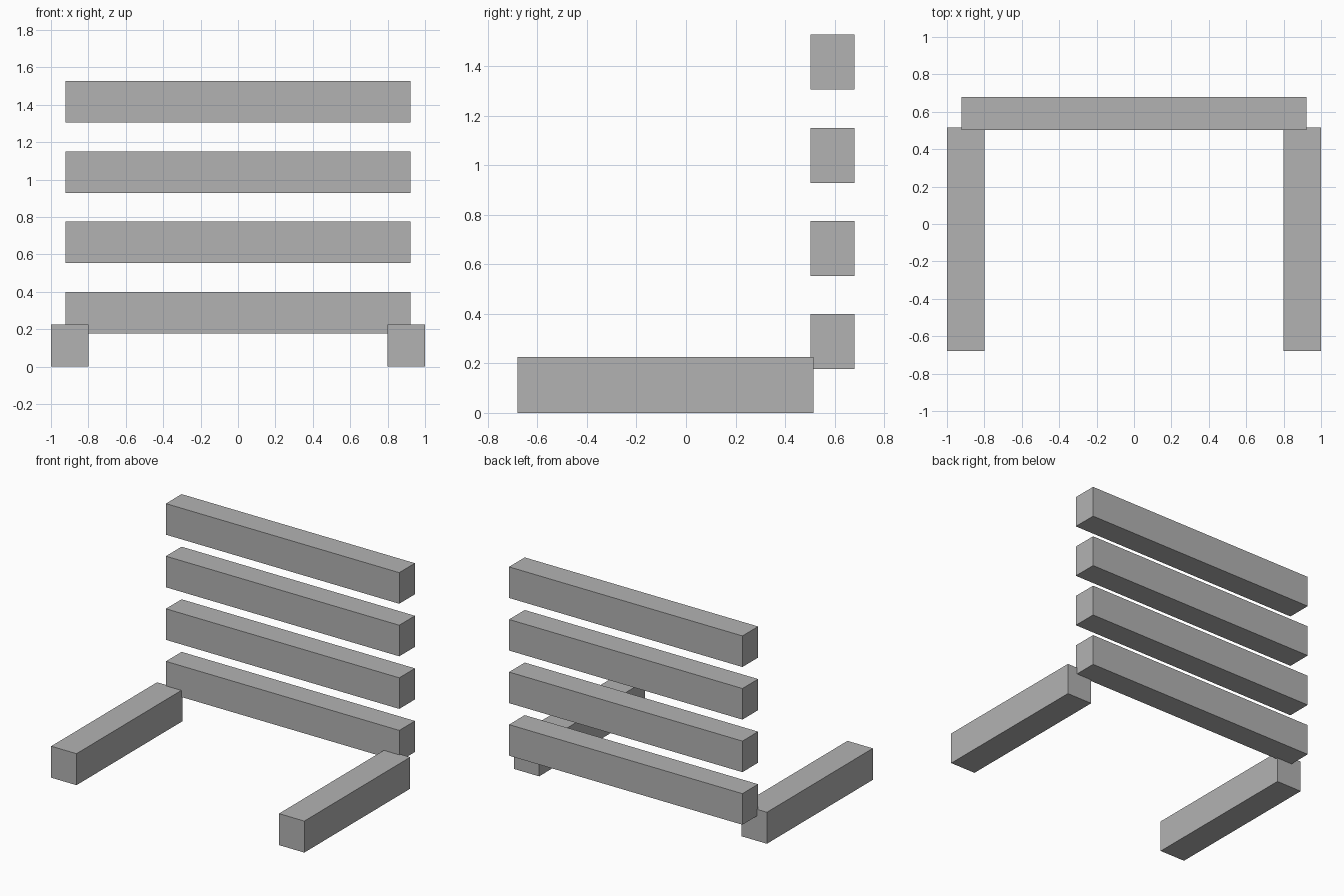
import bpy

if "Cube" in bpy.data.objects:
    bpy.data.objects.remove(bpy.data.objects["Cube"])

# One plain grey for every beam
grey = bpy.data.materials.new("plain_grey")
grey.diffuse_color = (0.45, 0.45, 0.45, 1.0)
grey.use_nodes = True
grey.node_tree.nodes["Principled BSDF"].inputs["Base Color"].default_value = grey.diffuse_color


def beam(name, low, high):
    """Rectangular beam spanning two opposite corners."""
    size = [h - l for l, h in zip(low, high)]
    centre = [(h + l) / 2 for l, h in zip(low, high)]
    bpy.ops.mesh.primitive_cube_add(size=1, location=centre)
    obj = bpy.context.object
    obj.name = name
    obj.scale = size
    bpy.ops.object.transform_apply(location=False, rotation=False, scale=True)
    obj.data.materials.append(grey)
    return obj


# Ground runners, one on each side
beam("left_runner", (-1.0, -0.68, 0.0), (-0.8, 0.515, 0.225))
beam("right_runner", (0.8, -0.68, 0.0), (1.0, 0.515, 0.225))

# Stack of evenly spaced back slats
for i in range(4):
    z = 0.178 + i * 0.3755
    beam(f"back_slat_{i + 1}", (-0.922, 0.503, z), (0.922, 0.68, z + 0.222))
